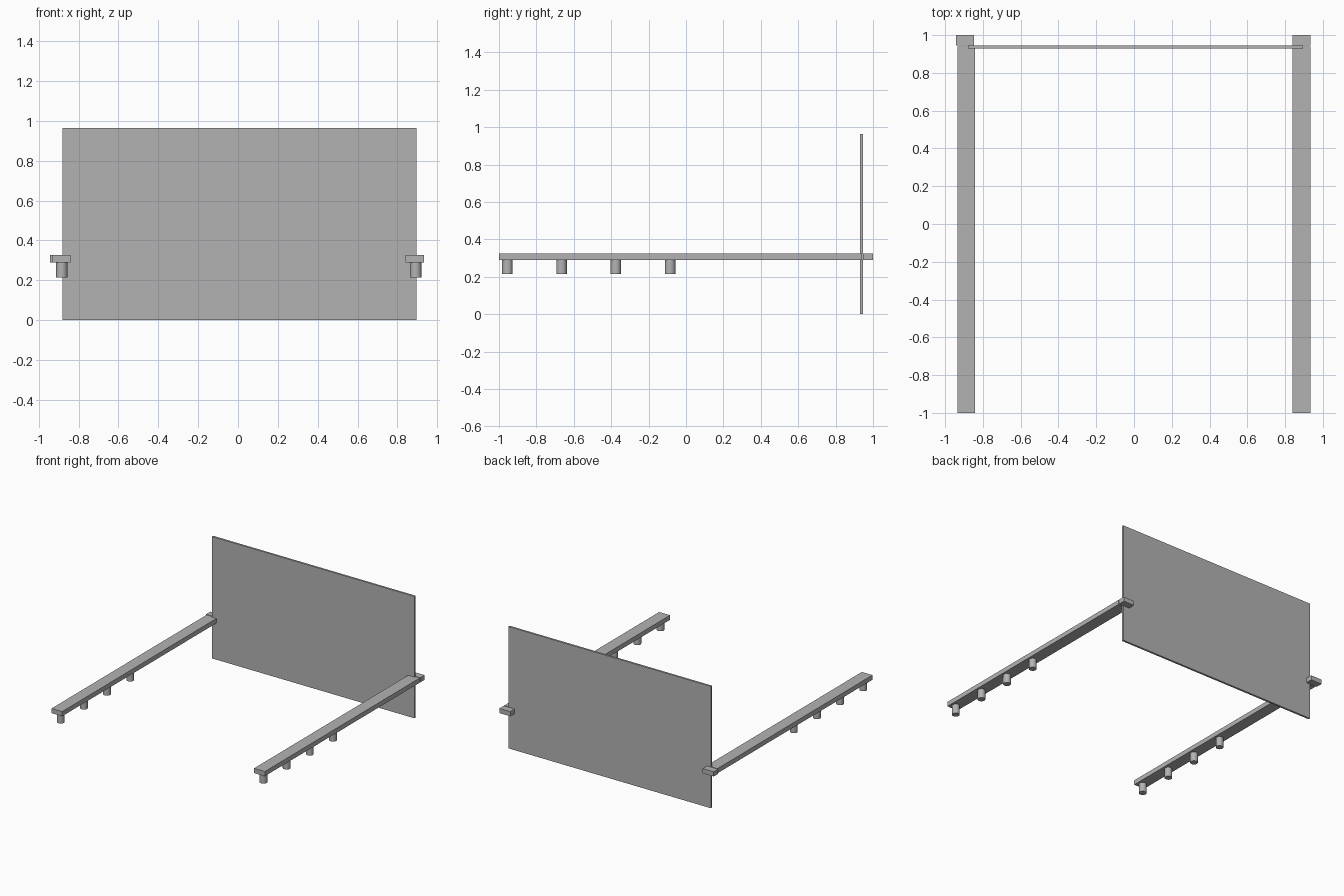
import bpy

if "Cube" in bpy.data.objects:
    bpy.data.objects.remove(bpy.data.objects["Cube"])

grey = bpy.data.materials.new("plain grey")
grey.diffuse_color = (0.45, 0.45, 0.45, 1)
grey.use_nodes = True
grey.node_tree.nodes["Principled BSDF"].inputs["Base Color"].default_value = grey.diffuse_color


def box(name, lo, hi):
    """Box spanning two opposite corners."""
    centre = [(a + b) / 2 for a, b in zip(lo, hi)]
    bpy.ops.mesh.primitive_cube_add(size=1, location=centre)
    ob = bpy.context.object
    ob.name = name
    ob.scale = [b - a for a, b in zip(lo, hi)]
    bpy.ops.object.transform_apply(location=False, rotation=False, scale=True)
    ob.data.materials.append(grey)


def peg(name, x, y):
    """Round peg hanging under a rail."""
    bottom, top = 0.215, 0.29
    bpy.ops.mesh.primitive_cylinder_add(vertices=32, radius=0.028, depth=top - bottom,
                                        location=(x, y, (top + bottom) / 2))
    ob = bpy.context.object
    ob.name = name
    ob.data.materials.append(grey)
    bpy.ops.object.shade_smooth_by_angle()


# Upright back panel
box("back_panel", (-0.88, 0.93, 0), (0.895, 0.946, 0.965))

RAIL_BOTTOM, RAIL_TOP = 0.289, 0.326
# side, rail x range, end block x range, peg x
sides = [("left", -0.934, -0.841, -0.943, -0.846, -0.885),
         ("right", 0.84, 0.935, 0.84, 0.935, 0.892)]
for side, r0, r1, b0, b1, px in sides:
    # Long rail in front of the panel and short block behind it
    box(side + "_rail", (r0, -1, RAIL_BOTTOM), (r1, 0.94, RAIL_TOP))
    box(side + "_end_block", (b0, 0.946, RAIL_BOTTOM), (b1, 1, RAIL_TOP))
    # Row of four evenly spaced pegs
    for i in range(4):
        peg(f"{side}_peg_{i + 1}", px, -0.955 + 0.29 * i)
